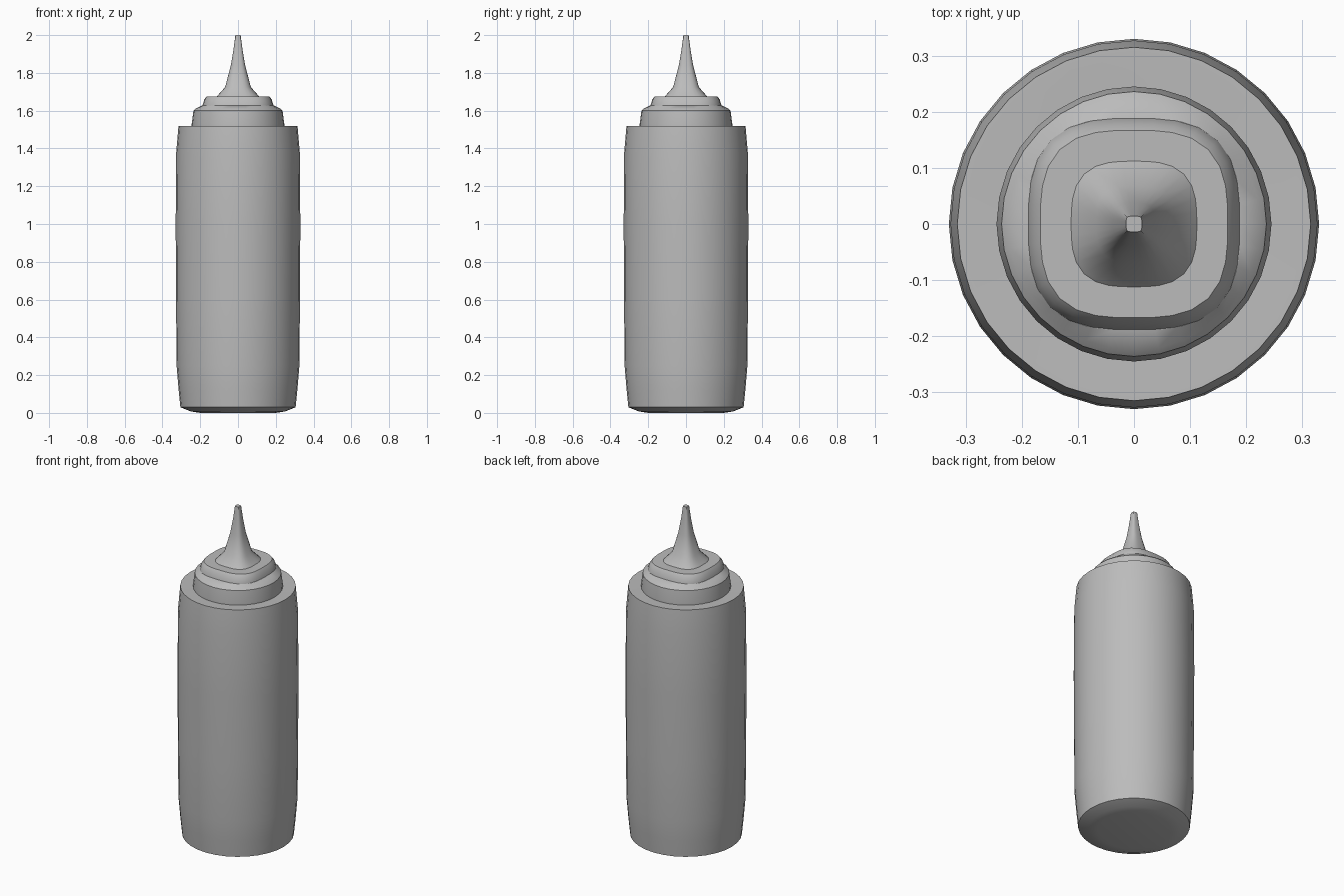
import bpy, bmesh, math

if "Cube" in bpy.data.objects:
    bpy.data.objects.remove(bpy.data.objects["Cube"])

SIDES = 32

grey = bpy.data.materials.new("plain_grey")
grey.diffuse_color = (0.5, 0.5, 0.5, 1.0)
grey.use_nodes = True
grey.node_tree.nodes["Principled BSDF"].inputs["Base Color"].default_value = grey.diffuse_color


def ring_points(half, z, power):
    """Superellipse ring: power 2 is a circle, higher is squarer."""
    pts = []
    for i in range(SIDES):
        a = 2 * math.pi * i / SIDES
        c, s = math.cos(a), math.sin(a)
        r = half / (abs(c) ** power + abs(s) ** power) ** (1 / power)
        pts.append((r * c, r * s, z))
    return pts


def loft(name, profile, angle=30):
    """Skin rings given as (half width, height, squareness), capped at both ends."""
    bm = bmesh.new()
    rings = [[bm.verts.new(p) for p in ring_points(*row)] for row in profile]
    for low, high in zip(rings, rings[1:]):
        for i in range(SIDES):
            j = (i + 1) % SIDES
            bm.faces.new((low[i], low[j], high[j], high[i]))
    bm.faces.new(rings[0][::-1])
    bm.faces.new(rings[-1])
    mesh = bpy.data.meshes.new(name)
    bm.to_mesh(mesh)
    bm.free()
    mesh.materials.append(grey)
    obj = bpy.data.objects.new(name, mesh)
    bpy.context.collection.objects.link(obj)
    bpy.ops.object.select_all(action='DESELECT')
    obj.select_set(True)
    bpy.context.view_layer.objects.active = obj
    bpy.ops.object.shade_smooth_by_angle(angle=math.radians(angle))
    return obj


# Bottle body with rounded base and flat shoulder
loft("bottle_body", [
    (0.20, 0.0, 2), (0.25, 0.008, 2), (0.305, 0.03, 2), (0.315, 0.13, 2),
    (0.325, 0.25, 2), (0.328, 0.60, 2), (0.33, 1.00, 2), (0.327, 1.38, 2),
    (0.315, 1.52, 2), (0.303, 1.52, 2), (0.24, 1.516, 2)])

# Round screw collar
loft("cap_collar", [
    (0.245, 1.512, 2), (0.245, 1.53, 2), (0.236, 1.60, 2),
    (0.225, 1.61, 2), (0.19, 1.627, 2.8)])

# Rounded square step on top of the collar
loft("cap_step", [
    (0.19, 1.62, 2.9), (0.187, 1.632, 3), (0.178, 1.66, 3),
    (0.167, 1.675, 3), (0.12, 1.675, 3)])

# Tapered rounded square nozzle
loft("nozzle", [
    (0.12, 1.665, 3), (0.108, 1.68, 3), (0.068, 1.725, 3), (0.038, 1.84, 3),
    (0.023, 1.93, 3.5), (0.014, 2.0, 5)])
